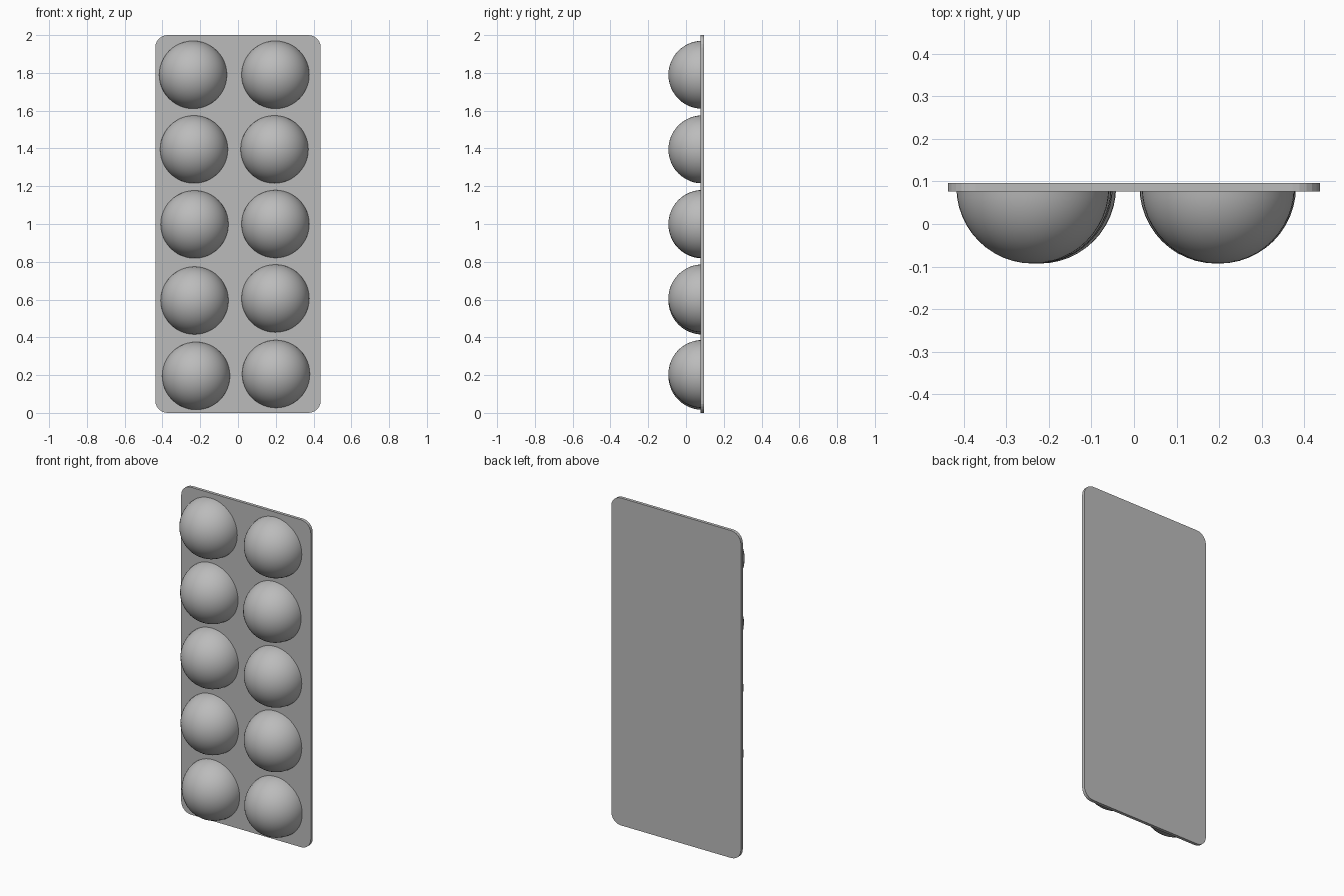
import bpy, bmesh, math
from mathutils import Matrix, Vector

old = bpy.data.objects.get("Cube")
if old:
    bpy.data.objects.remove(old)

grey = bpy.data.materials.new("plain grey")
grey.use_nodes = True
colour = (0.5, 0.5, 0.5, 1)
grey.diffuse_color = colour
grey.node_tree.nodes["Principled BSDF"].inputs["Base Color"].default_value = colour

WIDTH, HEIGHT, CORNER = 0.876, 2.0, 0.065
FRONT, BACK = 0.077, 0.096
RADIUS, CENTRE_Y = 0.18, 0.087


def add_object(name, bm):
    mesh = bpy.data.meshes.new(name)
    bm.to_mesh(mesh)
    bm.free()
    mesh.materials.append(grey)
    obj = bpy.data.objects.new(name, mesh)
    bpy.context.collection.objects.link(obj)
    return obj


# Backing card with rounded corners
bm = bmesh.new()
bmesh.ops.create_cube(bm, size=1)
bmesh.ops.scale(bm, vec=(WIDTH, BACK - FRONT, HEIGHT), verts=bm.verts)
bmesh.ops.translate(bm, vec=(0, (FRONT + BACK) / 2, HEIGHT / 2), verts=bm.verts)
corners = [e for e in bm.edges
           if abs((e.verts[0].co - e.verts[1].co).normalized().y) > 0.9]
bmesh.ops.bevel(bm, geom=corners, offset=CORNER, segments=6, profile=0.5,
                affect='EDGES')
add_object("backing_card", bm)


# Domed pockets, cut flat inside the card
def add_dome(name, x, z):
    bm = bmesh.new()
    bmesh.ops.create_uvsphere(bm, u_segments=48, v_segments=24, radius=RADIUS)
    bmesh.ops.rotate(bm, cent=(0, 0, 0), verts=bm.verts,
                     matrix=Matrix.Rotation(math.pi / 2, 3, 'X'))
    bmesh.ops.bisect_plane(bm, geom=bm.verts[:] + bm.edges[:] + bm.faces[:],
                           plane_co=Vector(), plane_no=(0, 1, 0),
                           dist=1e-5, clear_outer=True)
    bmesh.ops.translate(bm, vec=(x, CENTRE_Y, z), verts=bm.verts)
    for face in bm.faces:
        face.smooth = True
    add_object(name, bm)


# Slightly uneven columns, listed from bottom to top
columns = {
    "right": [(-0.222, 0.196), (-0.23, 0.595), (-0.23, 0.998),
              (-0.233, 1.395), (-0.238, 1.79)],
    "left": [(0.201, 0.206), (0.198, 0.606), (0.198, 1.0),
             (0.193, 1.395), (0.198, 1.79)],
}
for side, spots in columns.items():
    for row, (x, z) in enumerate(spots, 1):
        add_dome(f"{side}_pocket_{row}", x, z)
